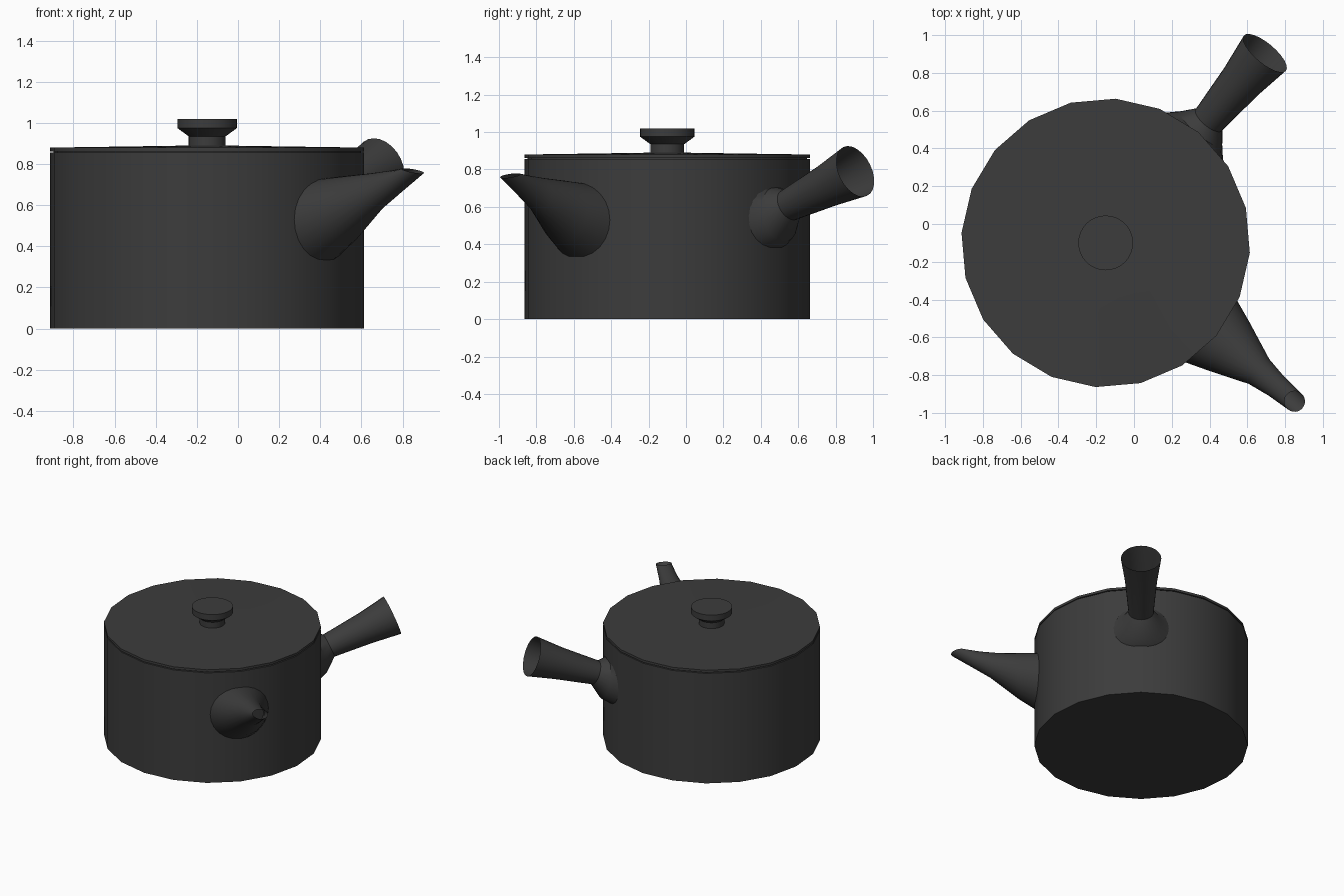
import bpy, bmesh, math
from mathutils import Vector

cube = bpy.data.objects.get("Cube")
if cube:
    bpy.data.objects.remove(cube, do_unlink=True)

CENTRE = Vector((-0.15, -0.10, 0))
RADIUS = 0.765

iron = bpy.data.materials.new("dark_grey_iron")
iron.use_nodes = True
COLOUR = (0.045, 0.045, 0.045, 1)
iron.diffuse_color = COLOUR
iron.node_tree.nodes["Principled BSDF"].inputs["Base Color"].default_value = COLOUR


def finish(bm, name):
    mesh = bpy.data.meshes.new(name)
    bm.to_mesh(mesh)
    bm.free()
    mesh.materials.append(iron)
    obj = bpy.data.objects.new(name, mesh)
    bpy.context.collection.objects.link(obj)
    bpy.ops.object.select_all(action="DESELECT")
    obj.select_set(True)
    bpy.context.view_layer.objects.active = obj
    bpy.ops.object.shade_smooth_by_angle(angle=math.radians(30))
    return obj


def skin(bm, rings):
    """Join successive rings of vertices with quads."""
    for low, high in zip(rings, rings[1:]):
        n = len(low)
        for i in range(n):
            j = (i + 1) % n
            bm.faces.new((low[i], high[i], high[j], low[j]))


def lathe(name, profile, sides, turn=0):
    """Turn a (radius, height) profile about the pot axis and cap both ends."""
    bm = bmesh.new()
    rings = []
    for r, z in profile:
        angles = [math.radians(turn) + math.tau * i / sides for i in range(sides)]
        rings.append([bm.verts.new(CENTRE + Vector((r * math.cos(a), r * math.sin(a), z)))
                      for a in angles])
    skin(bm, rings)
    bm.faces.new(rings[0])
    bm.faces.new(rings[-1])
    bmesh.ops.recalc_face_normals(bm, faces=bm.faces)
    return finish(bm, name)


def tube(name, heading, sections, sides=24):
    """Open tube leaving the pot wall; sections are (distance, height,
    half height, half width, lean in degrees)."""
    a = math.radians(heading)
    out = Vector((math.cos(a), math.sin(a), 0))
    side = Vector((-math.sin(a), math.cos(a), 0))
    bm = bmesh.new()
    rings = []
    for k, (dist, z, tall, wide, lean) in enumerate(sections):
        t = math.radians(lean)
        ring = []
        for i in range(sides):
            b = math.tau * i / sides
            up, p = tall * math.cos(b), wide * math.sin(b)
            s = dist - up * math.sin(t)
            if k == 0:  # the root follows the curved wall
                s = math.sqrt(dist ** 2 - p ** 2)
            ring.append(bm.verts.new(CENTRE + out * s + side * p
                                     + Vector((0, 0, z + up * math.cos(t)))))
        rings.append(ring)
    skin(bm, rings)
    return finish(bm, name)


# Pot body with a shallow step under the lid
lathe("pot_body", [(RADIUS, 0), (RADIUS, 0.855), (0.75, 0.856), (0.75, 0.862)], 20, -4)

# Slightly domed lid
lathe("lid", [(RADIUS, 0.862), (RADIUS, 0.88), (0.35, 0.886), (0.09, 0.89)], 20, -4)

# Lid knob
lathe("lid_knob", [(0.09, 0.88), (0.09, 0.935), (0.145, 0.975), (0.145, 1.02)], 32)

# Tapering spout with an open, nearly level mouth
tube("spout", -40, [
    (0.745, 0.525, 0.205, 0.22, 0),
    (0.86, 0.575, 0.165, 0.165, 7),
    (1.06, 0.663, 0.094, 0.085, 12),
    (1.18, 0.711, 0.063, 0.065, 28),
    (1.306, 0.767, 0.056, 0.055, 77),
])

# Hollow side handle with a flared root
tube("side_handle", 50, [
    (0.745, 0.55, 0.18, 0.22, 0),
    (0.785, 0.56, 0.15, 0.145, 12),
    (0.85, 0.61, 0.087, 0.09, 23),
    (1.117, 0.713, 0.115, 0.115, 21),
    (1.312, 0.79, 0.145, 0.145, 21),
])
